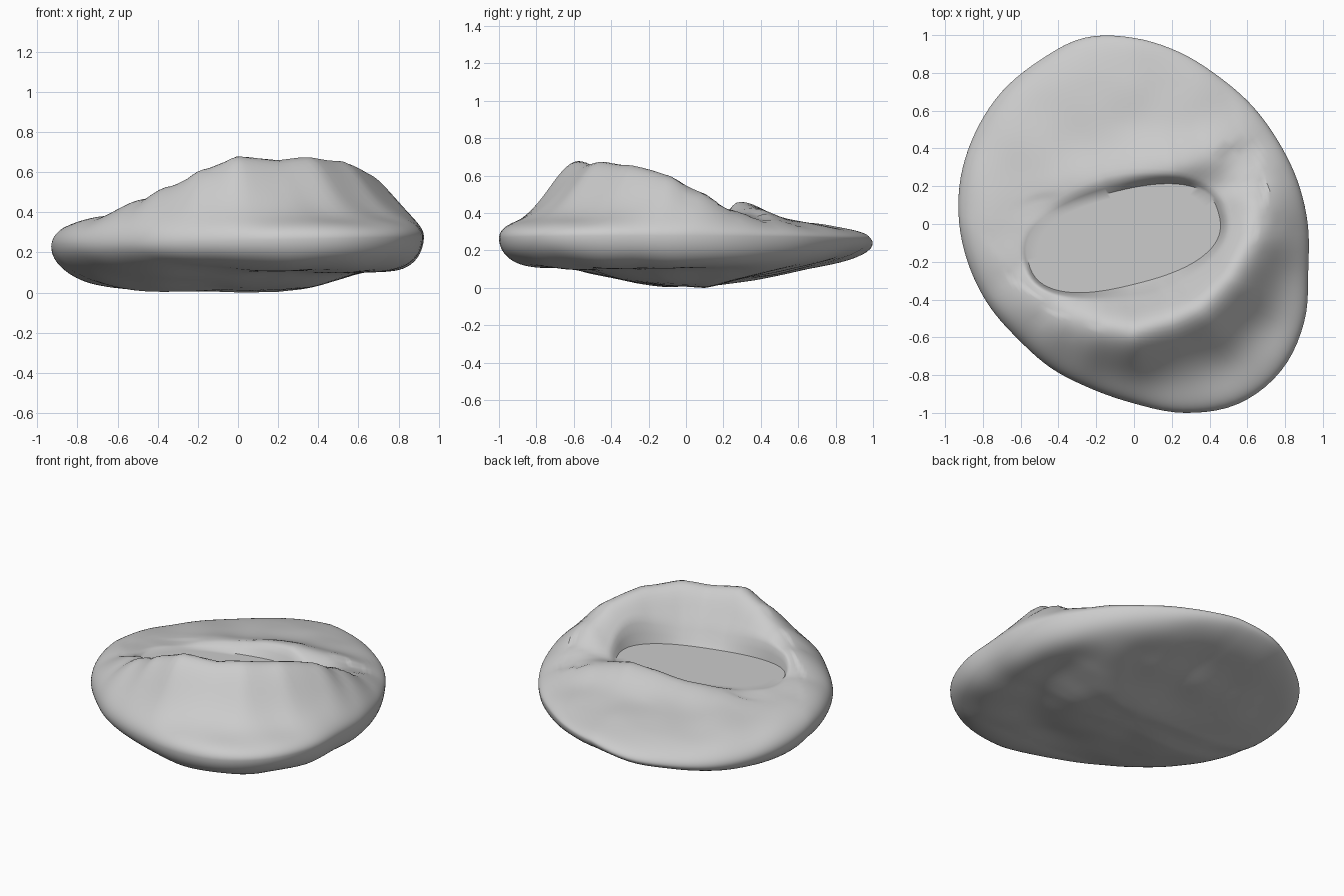
import bpy, bmesh, math
from mathutils import Vector, noise

default = bpy.data.objects.get("Cube")
if default:
    bpy.data.objects.remove(default, do_unlink=True)

# Outline radius every 15 degrees, counter-clockwise from +x
OUTLINE = [.92, .895, .88, .885, .90, .94, .985, 1.02, 1, .99, .97, .95,
           .925, .90, .88, .865, .88, .90, .95, 1.035, 1.10, 1.10, 1.04, .955]
# Crest of the raised front wall, the low back lip and the underside valley:
# x, y, added height
CREST = [(-.62, -.25, .02), (-.45, -.42, .1), (-.32, -.5, .165), (-.15, -.55, .25),
         (0, -.57, .31), (.2, -.52, .29), (.35, -.45, .305), (.5, -.3, .29),
         (.62, -.1, .235), (.66, .05, .16), (.66, .2, .07), (.6, .4, .02)]
LIP = [(-.35, .18, .03), (-.1, .24, .07), (.2, .3, .1), (.38, .36, .07)]
VALLEY = [(-.2, -.65, .02), (.3, -.55, .04), (.6, -.2, .04), (.65, .2, .02)]
FLOOR, CENTRE, TILT = .37, (-.055, -.075), math.radians(14)
SEGMENTS, FLOOR_RINGS, TOP_RINGS, BOTTOM_RINGS = 120, 8, 44, 36


def outline(angle):
    """Smooth closed interpolation of the outline radii."""
    n = len(OUTLINE)
    f = (angle % math.tau) / math.tau * n
    i, t = int(f), f - int(f)
    a, b, c, d = (OUTLINE[(i + k) % n] for k in (-1, 0, 1, 2))
    return b + t / 2 * (c - a + t * (2*a - 5*b + 4*c - d + t * (3*(b - c) + d - a)))


def ridge(x, y, path, inner, outer):
    """Rounded ridge along a path, with a different width on each side."""
    best = 0
    for p, q in zip(path, path[1:]):
        dx, dy = q[0] - p[0], q[1] - p[1]
        px, py = x - p[0], y - p[1]
        t = min(1, max(0, (px * dx + py * dy) / (dx * dx + dy * dy)))
        d = math.hypot(px - t * dx, py - t * dy)
        width = inner if dx * py - dy * px > 0 else outer
        h = p[2] + t * (q[2] - p[2])
        best = max(best, h * math.exp(-d * d / (2 * width * width)))
    return best


def wobble(x, y, side):
    return .012 * noise.noise(Vector((x * 4, y * 4, side * 3)))


def droop(x, y):
    """The back right quarter hangs lower than the rest."""
    return max(0, -x) * max(0, y)


def top_height(x, y):
    return (.375 - .03 * max(0, y) - .1 * droop(x, y) + ridge(x, y, CREST, .12, .15)
            + ridge(x, y, LIP, .12, .09) + wobble(x, y, 1))


def bottom_height(x, y):
    back, side = max(0, y - .1) * .2, max(0, x - .2) * .13
    front = min(.08, max(0, -y - .1) * .13)
    return (.012 + math.hypot(back + front, side) - .1 * droop(x, y)
            + ridge(x, y, VALLEY, .12, .12) + wobble(x, y, 2))


def rounded(x, y, target, power):
    """Height of a surface that curls in to the rim."""
    rho = min(1, math.hypot(x, y) / outline(math.atan2(y, x)))
    rim = .265 + .02 * x - .14 * droop(x, y)
    return rim + (target - rim) * math.sqrt(1 - rho ** power)


def rim_point(angle):
    return outline(angle) * math.cos(angle), outline(angle) * math.sin(angle)


def floor_edge(angle):
    """Tilted superellipse round the sunken floor."""
    u, v = math.cos(angle - TILT), math.sin(angle - TILT)
    r = ((abs(u) / .52) ** 2.5 + (abs(v) / .25) ** 2.5) ** (-1 / 2.5)
    return CENTRE[0] + r * math.cos(angle), CENTRE[1] + r * math.sin(angle)


def floor_point(angle, t):
    ex, ey = floor_edge(angle)
    return (CENTRE[0] + t * (ex - CENTRE[0]), CENTRE[1] + t * (ey - CENTRE[1]), FLOOR)


def top_point(angle, t):
    (ex, ey), (rx, ry) = floor_edge(angle), rim_point(angle)
    x, y = ex + t * (rx - ex), ey + t * (ry - ey)
    rise = math.sin(math.pi / 2 * min(1, t / .1))
    return x, y, rounded(x, y, FLOOR + (top_height(x, y) - FLOOR) * rise, 8 - 3 * y)


def bottom_point(angle, t):
    rx, ry = rim_point(angle)
    x, y = rx * t, ry * t
    return x, y, rounded(x, y, bottom_height(x, y), 7 + 4 * x + 4 * max(0, y))


def build_body():
    bm = bmesh.new()
    angles = [math.tau * j / SEGMENTS for j in range(SEGMENTS)]

    def ring(place, t):
        return [bm.verts.new(place(a, t)) for a in angles]

    def dense(k, n):
        return math.sin(math.pi / 2 * k / n)

    # Floor, then wall and shoulder to the rim, then the underside
    rings = [ring(floor_point, k / FLOOR_RINGS) for k in range(1, FLOOR_RINGS + 1)]
    rings += [ring(top_point, dense(k, TOP_RINGS)) for k in range(1, TOP_RINGS + 1)]
    rings += [ring(bottom_point, dense(k, BOTTOM_RINGS)) for k in range(BOTTOM_RINGS - 1, 0, -1)]
    for a, b in zip(rings, rings[1:]):
        for j in range(SEGMENTS):
            n = (j + 1) % SEGMENTS
            bm.faces.new((a[j], b[j], b[n], a[n]))
    for end, place in ((rings[0], floor_point), (rings[-1], bottom_point)):
        middle = bm.verts.new(place(0, 0))
        for j in range(SEGMENTS):
            bm.faces.new((middle, end[j], end[(j + 1) % SEGMENTS]))
    bmesh.ops.recalc_face_normals(bm, faces=bm.faces)

    # Rest on the ground
    low = min(v.co.z for v in bm.verts)
    bmesh.ops.translate(bm, verts=bm.verts, vec=(0, 0, -low))
    mesh = bpy.data.meshes.new("hollowed_body")
    bm.to_mesh(mesh)
    bm.free()
    obj = bpy.data.objects.new("hollowed_body", mesh)
    bpy.context.collection.objects.link(obj)
    return obj


body = build_body()
grey = bpy.data.materials.new("light_grey")
grey.use_nodes = True
colour = (.6, .6, .6, 1)
grey.diffuse_color = colour
for node in grey.node_tree.nodes:
    if node.type == 'BSDF_PRINCIPLED':
        node.inputs["Base Color"].default_value = colour
body.data.materials.append(grey)

bpy.ops.object.select_all(action='DESELECT')
body.select_set(True)
bpy.context.view_layer.objects.active = body
bpy.ops.object.shade_smooth_by_angle(angle=math.radians(40))
